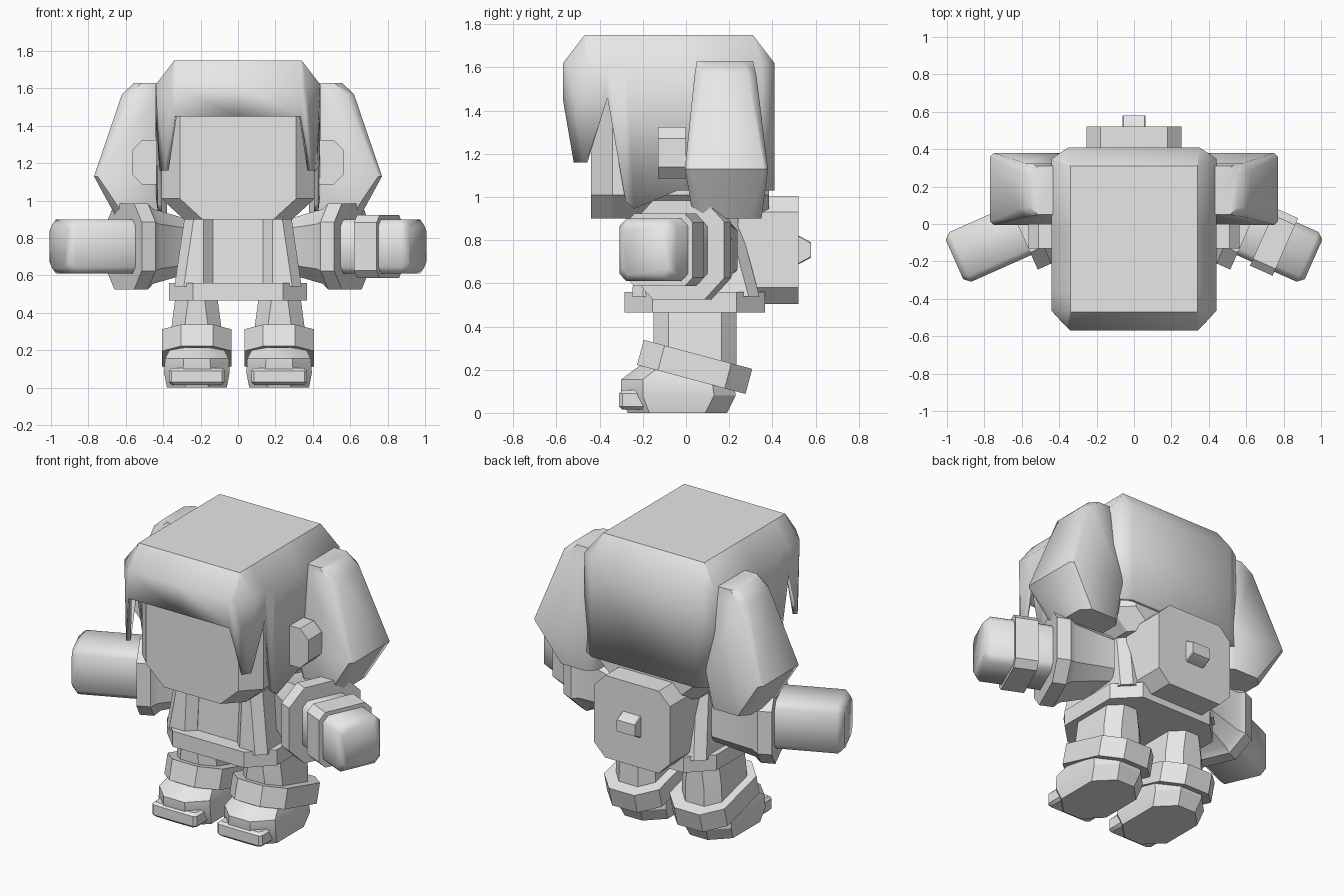
import bpy, bmesh, math
from mathutils import Vector, Matrix

cube = bpy.data.objects.get("Cube")
if cube:
    bpy.data.objects.remove(cube)

grey = bpy.data.materials.new("plain_grey")
grey.use_nodes = True
grey.diffuse_color = (0.8, 0.8, 0.8, 1)
grey.node_tree.nodes["Principled BSDF"].inputs["Base Color"].default_value = grey.diffuse_color


def loft(name, rings, caps=(True, True), angle=30):
    """Skin a stack of equal-length rings into one object."""
    bm = bmesh.new()
    loops = [[bm.verts.new(p) for p in ring] for ring in rings]
    for a, b in zip(loops, loops[1:]):
        for i in range(len(a)):
            j = (i + 1) % len(a)
            bm.faces.new((a[i], a[j], b[j], b[i]))
    if caps[0]:
        bm.faces.new(loops[0])
    if caps[1]:
        bm.faces.new(loops[-1])
    bmesh.ops.recalc_face_normals(bm, faces=bm.faces)
    me = bpy.data.meshes.new(name)
    bm.to_mesh(me)
    bm.free()
    me.materials.append(grey)
    for p in me.polygons:
        p.use_smooth = True
    me.set_sharp_from_angle(angle=math.radians(angle))
    ob = bpy.data.objects.new(name, me)
    bpy.context.collection.objects.link(ob)
    return ob


def octagon(x0, x1, y0, y1, c):
    """Rectangle with cut corners, as 2D points."""
    return [(x0 + c, y0), (x1 - c, y0), (x1, y0 + c), (x1, y1 - c),
            (x1 - c, y1), (x0 + c, y1), (x0, y1 - c), (x0, y0 + c)]


def flat(z, x0, x1, y0, y1, c, s=1):
    return [(s * x, y, z) for x, y in octagon(x0, x1, y0, y1, c)]


def upright(y, x0, x1, z0, z1, c, s=1):
    return [(s * x, y, z) for x, z in octagon(x0, x1, z0, z1, c)]


# Head inside the hair
loft("head", [flat(0.9, -0.29, 0.29, -0.44, 0.385, 0.1),
              flat(1.01, -0.41, 0.41, -0.44, 0.385, 0.1),
              flat(1.62, -0.41, 0.41, -0.44, 0.385, 0.1)])

# Hair shell: upper outline (x, y) and lower edge (x, y, z) of one half
half = [((0, -0.57), (0, -0.57, 1.45)),
        ((0.34, -0.57), (0.34, -0.57, 1.45)),
        ((0.36, -0.55), (0.39, -0.52, 1.16)),
        ((0.44, -0.465), (0.42, -0.47, 1.16)),
        ((0.44, -0.364), (0.44, -0.364, 1.46)),
        ((0.44, -0.28), (0.43, -0.28, 0.98)),
        ((0.44, -0.2), (0.43, -0.24, 0.945)),
        ((0.44, -0.04), (0.44, -0.04, 1.03)),
        ((0.44, 0.35), (0.44, 0.35, 1.03)),
        ((0.35, 0.41), (0.35, 0.41, 1.03)),
        ((0, 0.41), (0, 0.41, 1.03))]
outline = half + [((-a[0], a[1]), (-b[0], b[1], b[2])) for a, b in half[-2:0:-1]]
hair = loft("hair", [
    [(max(-0.34, min(0.34, a[0])), max(-0.47, min(0.31, a[1])), 1.75) for a, b in outline],
    [(a[0], a[1], 1.62) for a, b in outline],
    [b for a, b in outline]], caps=(True, False), angle=46)
shell = hair.modifiers.new("thickness", 'SOLIDIFY')
shell.thickness = 0.025
shell.offset = -1

# Torso core, belt, backpack
loft("torso", [flat(0.5, -0.28, 0.28, -0.2, 0.28, 0.08),
               flat(0.95, -0.24, 0.24, -0.17, 0.2, 0.08)])
loft("belt", [flat(z, -0.37, 0.37, -0.285, 0.365, 0.13) for z in (0.465, 0.56)])
loft("backpack", [upright(y, -0.255, 0.255, 0.505, 1.005, 0.075) for y in (0.24, 0.52)])
loft("backpack_button", [upright(0.5, -0.062, 0.062, 0.69, 0.82, 0.005),
                         upright(0.525, -0.062, 0.062, 0.69, 0.82, 0.005),
                         upright(0.58, -0.062, 0.062, 0.72, 0.79, 0.005)])


def arm_part(name, s, steps, angle=30):
    """Stack of square rings (distance from fingertip, half width, corner cut)."""
    out = Vector((0.914, -0.407, 0))
    side = Vector((-0.407, -0.914, 0))
    tip = Vector((0.96, -0.19, 0.755))
    rings = []
    for t, h, c in steps:
        pts = [tip - out * t + side * u + Vector((0, 0, v))
               for u, v in octagon(-h, h, -h, h, c)]
        rings.append([(s * p.x, p.y, p.z) for p in pts])
    loft(name, rings, angle=angle)


for s, tag in ((1, "left"), (-1, "right")):
    # Hanging hair bunch: height, outer x, y range, corner cut
    bunch = [(1.63, 0.555, 0.05, 0.31, 0.04), (1.57, 0.62, 0.04, 0.325, 0.04),
             (1.13, 0.77, -0.005, 0.38, 0.02), (0.9, 0.645, 0.035, 0.35, 0.05)]
    loft(tag + "_hair_bunch", [flat(z, 0.38, x, y0, y1, c, s) for z, x, y0, y1, c in bunch],
         angle=46)
    loft(tag + "_ear", [upright(y, 0.36, 0.565, 1.085, 1.325, 0.055, s) for y in (-0.13, 0.0)])

    # Vest half wrapping the torso
    loft(tag + "_vest", [flat(0.54, 0.135, 0.34, -0.25, 0.34, 0.05, s),
                         flat(0.95, 0.135, 0.28, -0.22, 0.23, 0.05, s)])

    # Arm
    arm_part(tag + "_hand", s, [(0, 0.115, 0.03), (0.035, 0.145, 0.035), (0.45, 0.145, 0.035)],
             angle=50)
    arm_part(tag + "_sleeve", s, [(0.385, 0.23, 0.1), (0.465, 0.23, 0.1),
                                  (0.5, 0.2, 0.08), (0.74, 0.14, 0.05)])

    # Leg, tilted ankle band, shoe and toe plate
    loft(tag + "_leg", [flat(0.12, 0.09, 0.36, -0.15, 0.235, 0.07, s),
                        flat(0.33, 0.09, 0.355, -0.15, 0.235, 0.07, s),
                        flat(0.48, 0.11, 0.335, -0.15, 0.235, 0.07, s)])
    tilt = Matrix.Translation((s * 0.22, 0.04, 0.213)) @ Matrix.Rotation(math.radians(-15), 4, 'X')
    loft(tag + "_ankle_band",
         [[tilt @ Vector(p) for p in flat(z, -0.185, 0.185, -0.26, 0.26, 0.1)]
          for z in (-0.06, 0.06)])
    loft(tag + "_shoe", [flat(0, 0.06, 0.38, -0.27, 0.19, 0.1, s),
                         flat(0.08, 0.045, 0.395, -0.3, 0.23, 0.1, s),
                         flat(0.155, 0.05, 0.39, -0.3, 0.22, 0.1, s),
                         flat(0.215, 0.08, 0.36, -0.22, 0.2, 0.1, s)])
    loft(tag + "_toe_plate", [flat(z, 0.07 + i, 0.37 - i, -0.31 + i, -0.175, 0.015, s)
                              for z, i in ((0.015, 0.015), (0.03, 0), (0.09, 0), (0.105, 0.015))])

# Wrist guard on one arm only
arm_part("left_wrist_guard", 1, [(0.165, 0.168, 0.04), (0.297, 0.168, 0.04)])
